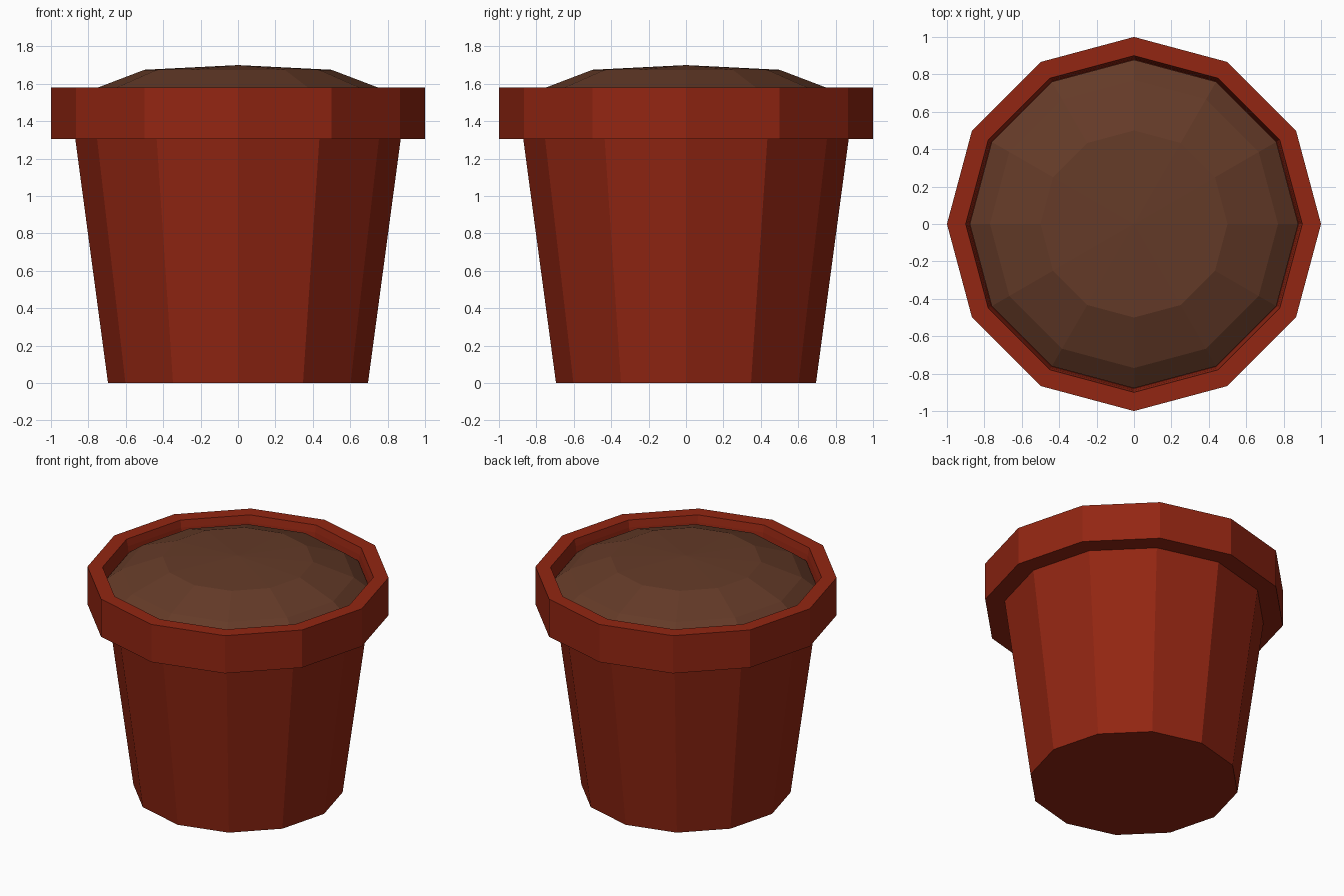
import bpy, bmesh, math

if "Cube" in bpy.data.objects:
    bpy.data.objects.remove(bpy.data.objects["Cube"])

SIDES = 12


def material(name, rgb):
    m = bpy.data.materials.new(name)
    m.diffuse_color = (*rgb, 1.0)
    m.use_nodes = True
    m.node_tree.nodes["Principled BSDF"].inputs["Base Color"].default_value = m.diffuse_color
    return m


def lathe(name, profile, mat):
    """Spin (radius, z) points round z; radius 0 makes a pole."""
    bm = bmesh.new()
    rings = []
    for r, z in profile:
        n = 1 if r == 0 else SIDES
        rings.append([bm.verts.new((r * math.cos(2 * math.pi * i / SIDES),
                                    r * math.sin(2 * math.pi * i / SIDES), z))
                      for i in range(n)])
    for a, b in zip(rings, rings[1:]):
        for i in range(SIDES):
            j = (i + 1) % SIDES
            if len(a) == 1:
                bm.faces.new((a[0], b[j], b[i]))
            elif len(b) == 1:
                bm.faces.new((a[i], a[j], b[0]))
            else:
                bm.faces.new((a[i], a[j], b[j], b[i]))
    bmesh.ops.recalc_face_normals(bm, faces=bm.faces)
    me = bpy.data.meshes.new(name)
    bm.to_mesh(me)
    bm.free()
    me.materials.append(mat)
    ob = bpy.data.objects.new(name, me)
    bpy.context.collection.objects.link(ob)
    return ob


terracotta = material("terracotta", (0.29, 0.019, 0.006))
earth = material("brown_earth", (0.128, 0.043, 0.021))

# Tapered pot with overhanging rim and shallow inner wall
lathe("flower_pot", [(0, 0), (0.695, 0), (0.87, 1.305), (1.0, 1.305), (1.0, 1.58),
                     (0.90, 1.58), (0.89, 1.53), (0.88, 1.44), (0, 1.44)], terracotta)

# Domed soil filling the pot
lathe("soil", [(0, 1.45), (0.878, 1.45), (0.878, 1.49), (0.77, 1.572),
               (0.50, 1.675), (0, 1.70)], earth)
